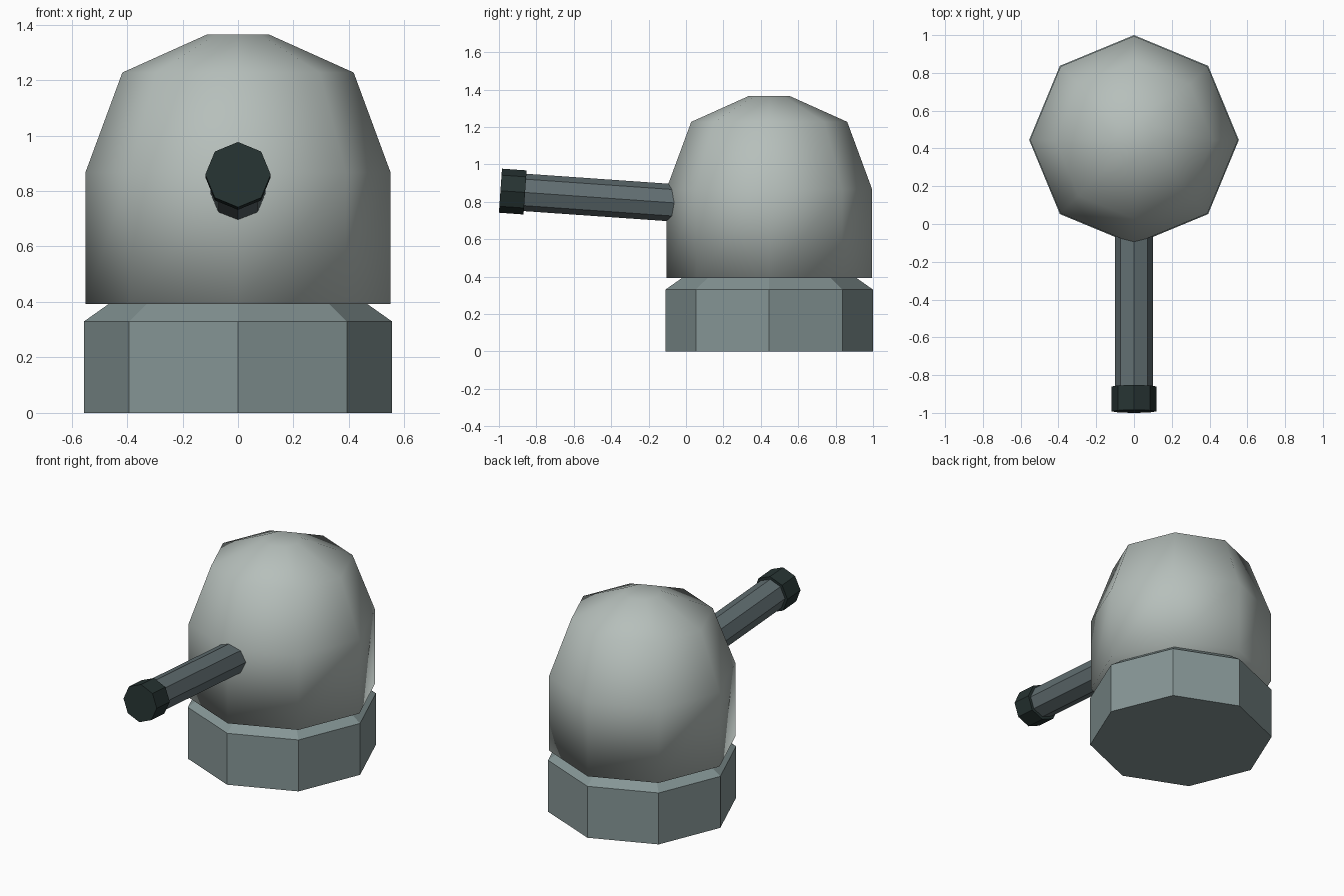
import bpy, bmesh, math
from mathutils import Matrix, Vector

if "Cube" in bpy.data.objects:
    bpy.data.objects.remove(bpy.data.objects["Cube"])

SIDES = 8
CENTRE_Y = 0.445
TILT = math.radians(4)


def material(name, rgb):
    """Flat colour from 8-bit sRGB, stored as linear."""
    lin = []
    for v in rgb:
        c = v / 255
        lin.append(c / 12.92 if c <= 0.04045 else ((c + 0.055) / 1.055) ** 2.4)
    m = bpy.data.materials.new(name)
    m.diffuse_color = (*lin, 1)
    m.use_nodes = True
    m.node_tree.nodes["Principled BSDF"].inputs["Base Color"].default_value = m.diffuse_color
    return m


def lathe(name, profile, mat, matrix, smooth=False):
    """Closed eight-sided solid from (radius, height) rings."""
    bm = bmesh.new()
    rings = []
    for r, z in profile:
        rings.append([bm.verts.new((r * math.cos(k * math.tau / SIDES),
                                    r * math.sin(k * math.tau / SIDES), z))
                      for k in range(SIDES)])
    for a, b in zip(rings, rings[1:]):
        for k in range(SIDES):
            n = (k + 1) % SIDES
            bm.faces.new((a[k], a[n], b[n], b[k]))
    bm.faces.new(rings[0][::-1])
    bm.faces.new(rings[-1])
    bmesh.ops.recalc_face_normals(bm, faces=bm.faces[:])
    for f in bm.faces:
        f.smooth = smooth
    bm.transform(matrix)
    me = bpy.data.meshes.new(name)
    bm.to_mesh(me)
    bm.free()
    me.materials.append(mat)
    ob = bpy.data.objects.new(name, me)
    bpy.context.collection.objects.link(ob)
    return ob


upright = Matrix.Translation((0, CENTRE_Y, 0))

# Base plinth with chamfered top edge
lathe("base", [(0.555, 0), (0.555, 0.33), (0.46, 0.397)],
      material("base grey", (133, 149, 149)), upright)

# Domed turret body, smooth shaded throughout
lathe("dome", [(0.55, 0.392), (0.55, 0.867), (0.417, 1.227), (0.11, 1.365)],
      material("dome light grey", (182, 191, 187)), upright, smooth=True)

# Gun axis: local z runs from the muzzle tip back into the dome, tilted up at the tip
gun = (Matrix.Translation(Vector((0, -0.992, 0.859)))
       @ Matrix.Rotation(-math.pi / 2 - TILT, 4, 'X'))

# Barrel and wider muzzle
lathe("barrel", [(0.1, 0.06), (0.1, 1.15)],
      material("barrel grey", (96, 109, 112)), gun)
lathe("muzzle", [(0.118, 0), (0.118, 0.132)],
      material("muzzle dark", (38, 51, 50)), gun)
